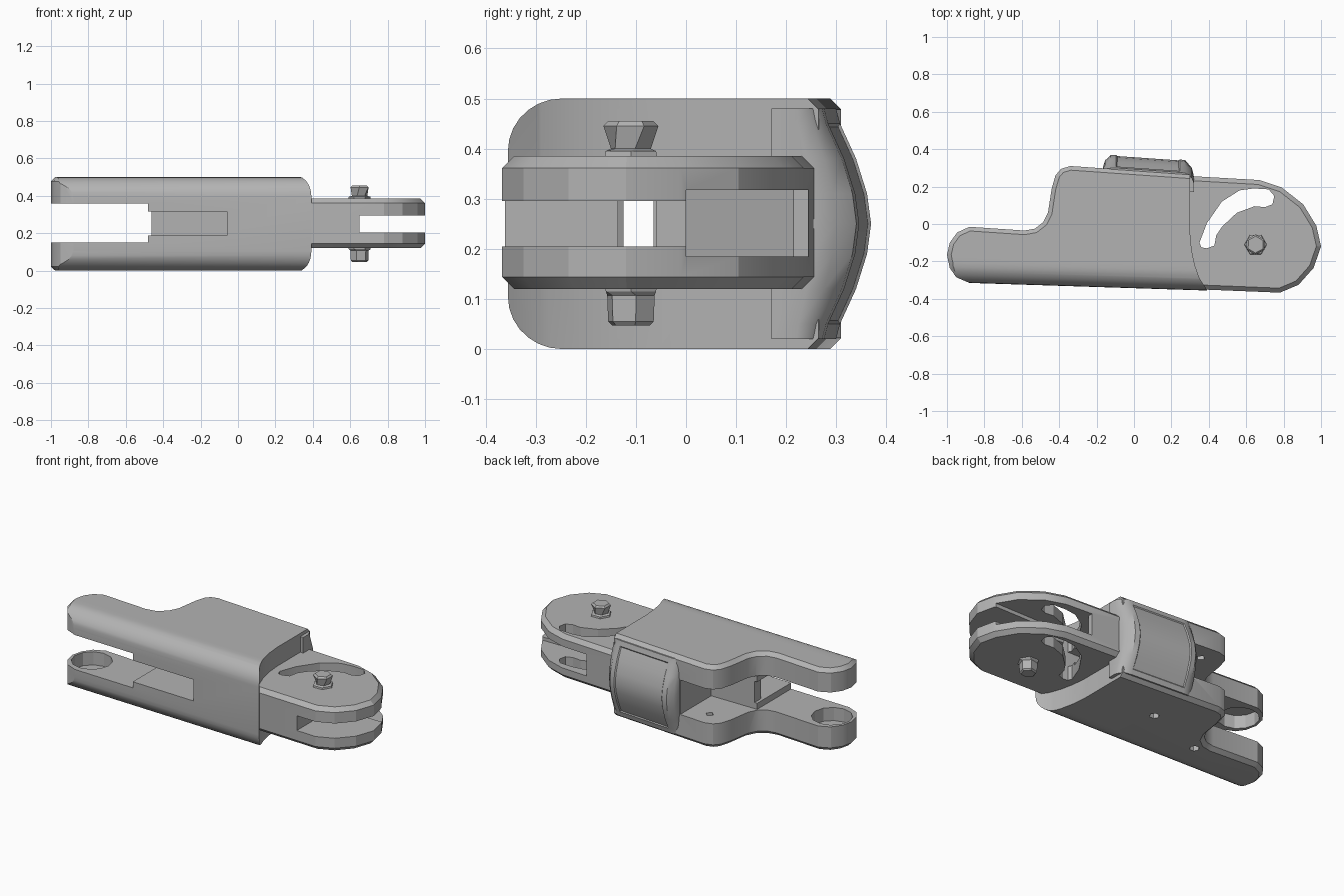
import bpy, bmesh, math
from mathutils import Matrix, Vector

cube = bpy.data.objects.get("Cube")
if cube:
    bpy.data.objects.remove(cube, do_unlink=True)

gray = bpy.data.materials.new("plain_gray")
gray.use_nodes = True
gray.diffuse_color = (0.45, 0.45, 0.45, 1)
gray.node_tree.nodes["Principled BSDF"].inputs["Base Color"].default_value = gray.diffuse_color


def add_object(name, bm):
    bmesh.ops.recalc_face_normals(bm, faces=bm.faces)
    mesh = bpy.data.meshes.new(name)
    bm.to_mesh(mesh)
    bm.free()
    mesh.materials.append(gray)
    obj = bpy.data.objects.new(name, mesh)
    bpy.context.collection.objects.link(obj)
    return obj


def prism(name, outline, low, high, chamfer=0, keep=None, matrix=None):
    """Extrude an outline along z, chamfering the rim edges that pass keep()."""
    bm = bmesh.new()
    face = bm.faces.new([bm.verts.new((x, y, low)) for x, y in outline])
    new = bmesh.ops.extrude_face_region(bm, geom=[face])["geom"]
    bmesh.ops.translate(bm, vec=(0, 0, high - low),
                        verts=[v for v in new if isinstance(v, bmesh.types.BMVert)])
    bmesh.ops.recalc_face_normals(bm, faces=bm.faces)
    if chamfer:
        rim = []
        for e in bm.edges:
            a, b = e.verts
            if abs(a.co.z - b.co.z) < 1e-5 and keep((a.co + b.co) / 2):
                rim.append(e)
        bmesh.ops.bevel(bm, geom=rim, offset=chamfer, segments=1, affect='EDGES')
    if matrix:
        bm.transform(matrix)
    return add_object(name, bm)


def box(x0, x1, y0, y1, z0, z1):
    return prism("cutter", [(x0, y0), (x1, y0), (x1, y1), (x0, y1)], z0, z1)


def disc(x, y, radius, z0, z1, sides=12):
    ring = [(x + radius * math.cos(i * math.tau / sides),
             y + radius * math.sin(i * math.tau / sides)) for i in range(sides)]
    return prism("cutter", ring, z0, z1)


def carve(obj, tools, operation='DIFFERENCE'):
    for tool in tools:
        mod = obj.modifiers.new("carve", 'BOOLEAN')
        mod.object, mod.operation, mod.solver = tool, operation, 'EXACT'
        bpy.context.view_layer.objects.active = obj
        bpy.ops.object.modifier_apply(modifier=mod.name)


def smooth(obj, degrees=28):
    bpy.ops.object.select_all(action='DESELECT')
    obj.select_set(True)
    bpy.context.view_layer.objects.active = obj
    bpy.ops.object.shade_smooth_by_angle(angle=math.radians(degrees))


# Main body: stepped outline with a chamfered back and fork tip
body_outline = [(-0.88, -0.315), (-0.95, -0.285), (-0.985, -0.235), (-1, -0.165),
                (-0.985, -0.1), (-0.945, -0.045), (-0.88, -0.015), (-0.585, -0.035),
                (-0.53, -0.025), (-0.485, 0.01), (-0.46, 0.06), (-0.44, 0.19),
                (-0.42, 0.26), (-0.39, 0.295), (-0.34, 0.31), (0.3, 0.265),
                (0.3, -0.05), (0.308, -0.14), (0.325, -0.22), (0.35, -0.29), (0.395, -0.36)]
body = prism("main_body", body_outline, 0, 0.5, 0.022,
             lambda p: p.x < 0.2 and not (p.y < -0.3 and p.x > -0.9))

# Round the long front edges with a slightly turned envelope
radius, envelope = 0.105, [(0.6, 0.5), (0.6, 0)]
for cz, start in ((radius, 270), (0.5 - radius, 180)):
    for i in range(8):
        a = math.radians(start - i * 90 / 7)
        envelope.append((-0.343 + radius + radius * math.cos(a), cz + radius * math.sin(a)))
axes = Matrix(((0, 0, 1, 0), (1, 0, 0, 0), (0, 1, 0, 0), (0, 0, 0, 1)))
rounder = prism("cutter", envelope, -1.5, 1.5, matrix=Matrix.Rotation(-0.032, 4, 'Z') @ axes)
carve(body, [rounder], 'INTERSECT')

# Tongue with the rounded end
tongue_outline = [(0.2, 0.262), (0.67, 0.235), (0.79, 0.195), (0.905, 0.105), (0.975, -0.01),
                  (1, -0.12), (0.96, -0.235), (0.88, -0.325), (0.78, -0.367), (0.36, -0.35),
                  (0.2, -0.3)]
tongue = prism("tongue", tongue_outline, 0.12, 0.385, 0.024, lambda p: p.x > 0.21)

# Fork gap, front window, inner channel
fork_gap = box(-1.2, -0.48, -0.6, 0.6, 0.15, 0.36)
back_gap = box(-0.5, -0.17, 0, 0.6, 0.15, 0.36)
window = box(-0.5, -0.06, -0.6, -0.065, 0.187, 0.317)
window_edge = box(-0.5, -0.462, -0.1, 0.1, 0.187, 0.317)
channel = box(-0.1, 0.7, -0.125, -0.06, 0.205, 0.295)
cavity = prism("cutter", [(1.2, 0), (1.2, 0.6), (0.5, 0.6), (0.5, 0.215), (0.25, -0.065),
                          (0.6, -0.065), (0.65, 0)], 0.185, 0.317)
tongue_gap = box(0.65, 1.2, -0.6, 0.1, 0.205, 0.295)

# Curved guide slot through both tongue plates
guide = prism("cutter", [(0.35, -0.1), (0.39, 0.005), (0.47, 0.12), (0.565, 0.18), (0.64, 0.19),
                         (0.72, 0.185), (0.75, 0.15), (0.74, 0.105), (0.70, 0.09),
                         (0.645, 0.095), (0.55, 0.06), (0.47, -0.015), (0.44, -0.06),
                         (0.43, -0.115), (0.39, -0.13), (0.36, -0.125)], 0, 0.5)

# Round seats inside the fork and small screw holes
seats = disc(-0.87, -0.165, 0.115, 0.07, 0.44)
holes = [disc(-0.11, 0.04, 0.028, -0.1, 0.06, 6), disc(-0.5, -0.09, 0.028, -0.1, 0.06, 6),
         disc(-0.3, 0.2, 0.025, 0.08, 0.43, 4)]
bolt_holes = disc(0.65, -0.11, 0.03, 0.16, 0.34, 6)

body_tools = [fork_gap, back_gap, window, window_edge, channel, cavity, seats] + holes
tongue_tools = [channel, cavity, tongue_gap, guide, bolt_holes]
carve(body, body_tools)
carve(tongue, tongue_tools)
for tool in set(body_tools + tongue_tools + [rounder]):
    bpy.data.objects.remove(tool, do_unlink=True)
smooth(body)
smooth(tongue, 20)

# Curved pad on the back, lofted along x with a shallow inset panel
half = [(0.48, 0.2), (0.48, 0.3), (0.45, 0.308), (0.38, 0.34), (0.31, 0.362)]
section = half + [(0.25, 0.37)] + [(0.5 - z, y) for z, y in reversed(half)]
stations = [(-0.165, 0.6), (-0.155, 0.8), (-0.125, 0.98), (-0.095, 1),
            (0.245, 1), (0.275, 0.98), (0.31, 0.75), (0.32, 0.5)]
bm = bmesh.new()
rings = []
for x, fullness in stations:
    rings.append([bm.verts.new((x, 0.2 + (y - 0.2) * fullness - 0.07 * (x + 0.1), z))
                  for z, y in section])
for first, second in zip(rings, rings[1:]):
    for i in range(len(section)):
        j = (i + 1) % len(section)
        bm.faces.new((first[i], first[j], second[j], second[i]))
bm.faces.new(rings[0])
bm.faces.new(rings[-1])
bmesh.ops.recalc_face_normals(bm, faces=bm.faces)
panel = []
for f in bm.faces:
    c = f.calc_center_median()
    if abs(c.x - 0.075) < 0.05 and c.y > 0.28 and abs(c.z - 0.25) < 0.19:
        panel.append(f)
bmesh.ops.inset_region(bm, faces=panel, thickness=0.006, depth=-0.006)
smooth(add_object("back_pad", bm), 35)


# Pivot bolts above and below the tongue
def bolt(name, levels):
    bm = bmesh.new()
    loops = []
    for z, r, turn in levels:
        loops.append([bm.verts.new((0.65 + r * math.cos(turn + i * math.tau / 6),
                                    -0.11 + r * math.sin(turn + i * math.tau / 6), z))
                      for i in range(6)])
    for a, b in zip(loops, loops[1:]):
        for i in range(6):
            j = (i + 1) % 6
            bm.faces.new((a[i], a[j], b[j], b[i]))
    bm.faces.new(loops[0])
    bm.faces.new(loops[-1])
    add_object(name, bm)


bolt("upper_bolt", [(0.375, 0.062, 0), (0.395, 0.058, 0), (0.4, 0.042, 0.2),
                    (0.445, 0.055, 0.5), (0.455, 0.045, 0.5)])
bolt("lower_bolt", [(0.13, 0.06, 0), (0.115, 0.058, 0), (0.107, 0.05, 0.2),
                    (0.055, 0.048, 0.2), (0.047, 0.04, 0.2)])
